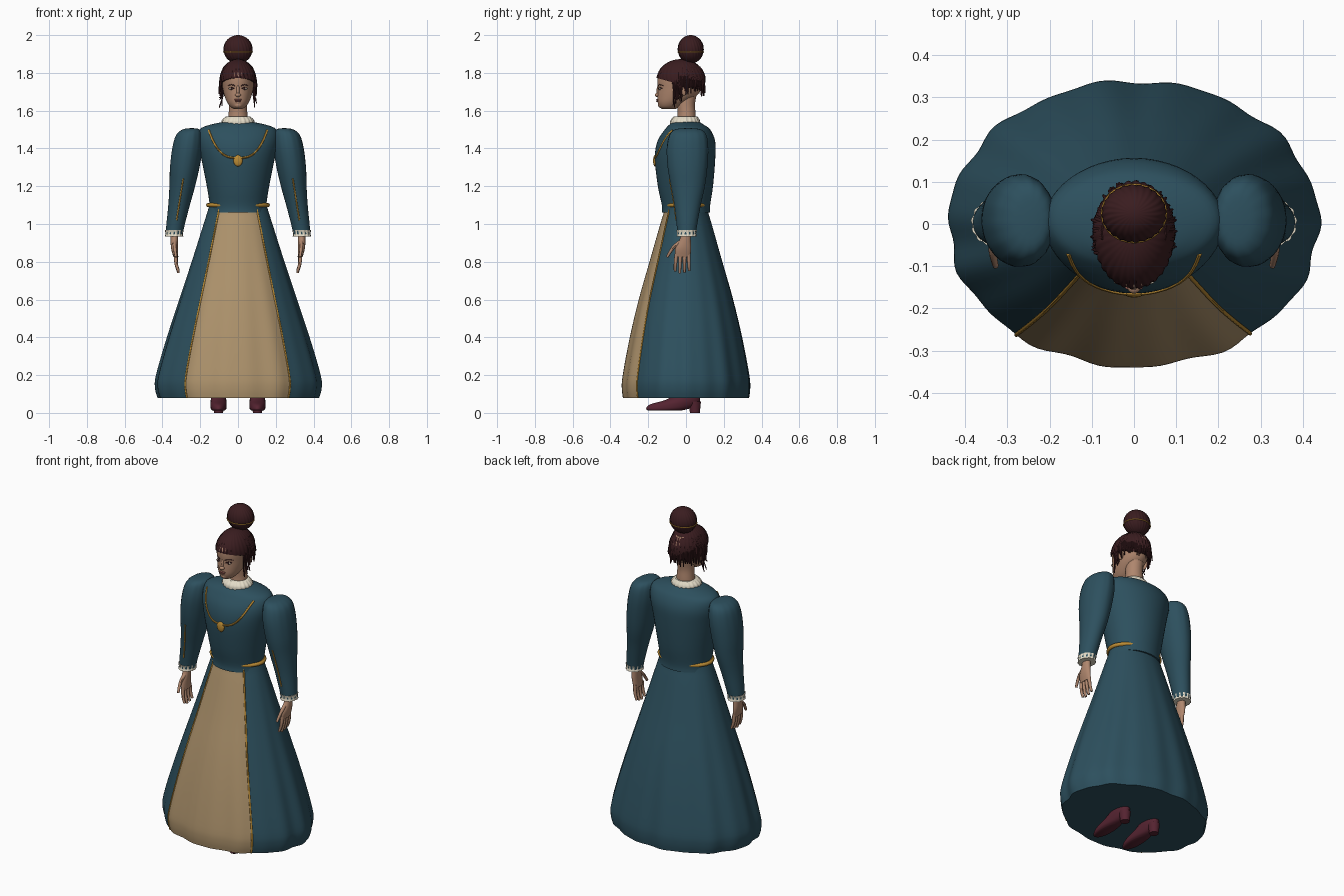
import bpy, bmesh, random
from math import sin, cos, pi, radians, sqrt
from mathutils import Vector

random.seed(4)
if "Cube" in bpy.data.objects:
    bpy.data.objects.remove(bpy.data.objects["Cube"])


def material(name, rgb):
    m = bpy.data.materials.new(name)
    m.use_nodes = True
    m.diffuse_color = (*rgb, 1)
    m.node_tree.nodes["Principled BSDF"].inputs["Base Color"].default_value = (*rgb, 1)
    return m


TEAL = material("teal cloth", (0.026, 0.08, 0.112))
TAN = material("tan cloth", (0.42, 0.29, 0.15))
SKIN = material("skin", (0.43, 0.24, 0.155))
HAIR = material("dark brown hair", (0.042, 0.012, 0.014))
MAROON = material("maroon leather", (0.09, 0.017, 0.03))
GOLD = material("gold", (0.5, 0.26, 0.035))
CREAM = material("cream linen", (0.78, 0.72, 0.58))
LIP = material("lip", (0.28, 0.1, 0.08))


def spline(pts, k):
    """Smooth path through tuples of any length, k steps per span."""
    out = []
    for i in range(len(pts) - 1):
        a, b, c, d = pts[max(i - 1, 0)], pts[i], pts[i + 1], pts[min(i + 2, len(pts) - 1)]
        for s in range(k):
            t = s / k
            out.append([q + t * (r - p) / 2 + t * t * (2 * p - 5 * q + 4 * r - w) / 2
                        + t ** 3 * (3 * q - p - 3 * r + w) / 2 for p, q, r, w in zip(a, b, c, d)])
    return out + [list(pts[-1])]


def finish(name, bm, mats):
    bmesh.ops.recalc_face_normals(bm, faces=bm.faces)
    me = bpy.data.meshes.new(name)
    bm.to_mesh(me)
    bm.free()
    for m in mats:
        me.materials.append(m)
    ob = bpy.data.objects.new(name, me)
    bpy.context.collection.objects.link(ob)
    return ob


def loft(name, rings, mats, segs=48, steps=4, wave=lambda t, z: 0, rule=lambda t: 0):
    """Skin over ellipses given as (z, centre x, centre y, radius x, radius y)."""
    bm = bmesh.new()
    rows = []
    for z, cx, cy, rx, ry in spline(rings, steps):
        row = []
        for j in range(segs):
            t = 2 * pi * j / segs
            w = 1 + wave(t, z)
            row.append(bm.verts.new((cx + rx * w * cos(t), cy + ry * w * sin(t), z)))
        rows.append(row)
    for a, b in zip(rows, rows[1:]):
        for j in range(segs):
            n = (j + 1) % segs
            f = bm.faces.new((a[j], a[n], b[n], b[j]))
            f.material_index = rule(2 * pi * (j + 0.5) / segs)
    bm.faces.new(rows[0])
    bm.faces.new(rows[-1])
    grid = [[v.co.copy() for v in r] for r in rows]
    return finish(name, bm, mats), grid


def tube(name, paths, radius, mat, taper=1.0, cyclic=False):
    """Round tubes along paths, as one mesh."""
    cu = bpy.data.curves.new(name, "CURVE")
    cu.dimensions = "3D"
    cu.bevel_depth = radius
    cu.bevel_resolution = 2
    cu.use_fill_caps = True
    for path in paths:
        sp = cu.splines.new("POLY")
        sp.points.add(len(path) - 1)
        sp.use_cyclic_u = cyclic
        for i, (p, co) in enumerate(zip(sp.points, path)):
            p.co = (*co, 1)
            p.radius = 1 + (taper - 1) * i / (len(path) - 1)
    tmp = bpy.data.objects.new(name + "_path", cu)
    me = bpy.data.meshes.new_from_object(tmp)
    bpy.data.objects.remove(tmp)
    me.name = name
    me.materials.clear()
    me.materials.append(mat)
    ob = bpy.data.objects.new(name, me)
    bpy.context.collection.objects.link(ob)
    return ob


def ball(name, loc, radii, mat, ripple=0, count=24, cut=None):
    """Ellipsoid with optional strand ridges, cut off below a plane."""
    bm = bmesh.new()
    bmesh.ops.create_uvsphere(bm, u_segments=96 if ripple else 20, v_segments=24 if ripple else 12, radius=1)
    for v in bm.verts:
        ang = Vector((v.co.x, v.co.y, 0)).to_2d().angle_signed(Vector((1, 0)), 0)
        k = 1 + ripple * sin(count * ang + 5 * v.co.z) * (1 - v.co.z ** 2)
        v.co = Vector([l + r * k * c for l, r, c in zip(loc, radii, v.co)])
    if cut:
        res = bmesh.ops.bisect_plane(bm, geom=bm.verts[:] + bm.edges[:] + bm.faces[:],
                                     plane_co=cut[0], plane_no=cut[1], clear_inner=True)
        bmesh.ops.edgeloop_fill(bm, edges=[e for e in res["geom_cut"] if isinstance(e, bmesh.types.BMEdge)])
    return finish(name, bm, [mat])


def on_front(ob, x, z):
    """Point on the front surface of an object."""
    hit, co, _, _ = ob.ray_cast(Vector((x, -1, z)), Vector((0, 1, 0)))
    return co if hit else Vector((x, 0, z))


# Skirt with a front panel and gold edging
def folds(t, z):
    return (0.011 * sin(11 * t + 0.6) + 0.008 * sin(18 * t + 2)) * min(1, max(0, (1.08 - z) / 0.8))


skirt, grid = loft("skirt", [(0.08, 0, 0, 0.424, 0.333), (0.13, 0, 0, 0.437, 0.339), (0.2, 0, 0, 0.432, 0.334),
                             (0.4, 0, 0, 0.375, 0.297), (0.6, 0, 0, 0.31, 0.25), (0.8, 0, 0, 0.245, 0.193),
                             (1.0, 0, 0, 0.182, 0.136), (1.06, 0, 0, 0.163, 0.118), (1.11, 0, 0, 0.148, 0.11)],
                   [TEAL, TAN], segs=128, wave=folds, rule=lambda t: int(abs(t - 1.5 * pi) < radians(39.4)))
tube("skirt_trim", [[row[96 + k] for row in grid] for k in (-14, 14)], 0.005, GOLD)

# Bodice, belt and collar
bodice, _ = loft("bodice", [(1.06, 0, 0, 0.153, 0.128), (1.1, 0, 0, 0.15, 0.128), (1.2, 0, -0.003, 0.165, 0.146),
                            (1.35, 0, -0.005, 0.195, 0.16), (1.44, 0, 0.002, 0.213, 0.152),
                            (1.5, 0, 0.008, 0.203, 0.12), (1.525, 0, 0.003, 0.15, 0.092),
                            (1.54, 0, 0, 0.08, 0.07)], [TEAL])
ring = [2 * pi * i / 48 for i in range(48)]
tube("belt", [[(0.158 * cos(t), 0.11 * sin(t), 1.1) for t in ring]], 0.011, GOLD, cyclic=True)
loft("collar", [(1.528, 0, -0.004, 0.086, 0.078), (1.55, 0, -0.004, 0.083, 0.076), (1.57, 0, -0.002, 0.062, 0.06)],
     [CREAM], segs=96, wave=lambda t, z: 0.025 * sin(20 * t))

# Sleeves, cuffs, hands and shoes
sleeves = {}
for side, s in (("left", 1), ("right", -1)):
    def limb(part, rings, mat, s=s, side=side, **kw):
        return loft(f"{side}_{part}", [(z, s * x, y, a, b) for z, x, y, a, b in rings], [mat], **kw)[0]

    sleeves[s] = limb("sleeve", [(0.945, 0.338, 0.003, 0.045, 0.048), (1.0, 0.33, 0.005, 0.049, 0.055),
                                 (1.1, 0.312, 0.008, 0.057, 0.07), (1.2, 0.295, 0.01, 0.068, 0.09),
                                 (1.3, 0.282, 0.008, 0.078, 0.105), (1.4, 0.268, 0.008, 0.08, 0.11),
                                 (1.47, 0.258, 0.01, 0.07, 0.098), (1.5, 0.248, 0.01, 0.046, 0.07),
                                 (1.507, 0.245, 0.01, 0.012, 0.02)], TEAL,
                      wave=lambda t, z: 0.012 * sin(14 * t) * max(0, (z - 1.25) * 4))
    limb("cuff", [(0.934, 0.338, 0.003, 0.047, 0.052), (0.95, 0.338, 0.003, 0.045, 0.049),
                  (0.967, 0.337, 0.003, 0.048, 0.053)], CREAM, segs=64, wave=lambda t, z: 0.04 * sin(13 * t))
    limb("palm", [(0.965, 0.335, 0.002, 0.02, 0.025), (0.92, 0.337, -0.004, 0.02, 0.029),
                  (0.87, 0.336, -0.015, 0.018, 0.042), (0.825, 0.329, -0.018, 0.013, 0.041)], SKIN, segs=24)
    fingers = [spline([(s * 0.33, -0.05 + i * 0.021, 0.84), (s * 0.327, -0.056 + i * 0.024, 0.79),
                       (s * 0.315, -0.058 + i * 0.025, 0.738 + 0.009 * abs(i - 1.3))], 4) for i in range(4)]
    thumb = spline([(s * 0.335, -0.03, 0.905), (s * 0.335, -0.068, 0.875), (s * 0.328, -0.1, 0.825)], 4)
    tube(f"{side}_fingers", fingers + [thumb], 0.0115, SKIN, taper=0.6)
    limb("shoe", [(0.012, 0.103, -0.115, 0.032, 0.085), (0.022, 0.103, -0.098, 0.041, 0.113),
                  (0.045, 0.103, -0.065, 0.043, 0.125), (0.07, 0.103, -0.015, 0.041, 0.09),
                  (0.11, 0.103, 0.02, 0.036, 0.05)], MAROON, segs=32)
    limb("heel", [(0.0, 0.103, 0.047, 0.024, 0.026), (0.06, 0.103, 0.045, 0.032, 0.034)], MAROON, segs=24)

# Gold details lying on the cloth
bpy.context.view_layer.update()
chain = [on_front(bodice, x, 1.35 + 0.147 * abs(x / 0.155) ** 3) for x in [0.155 * i / 16 for i in range(-16, 17)]]
tube("necklace", [chain], 0.0055, GOLD)
ball("pendant", on_front(bodice, 0, 1.335), (0.024, 0.01, 0.03), GOLD)
for side, s in (("left", 1), ("right", -1)):
    line = [on_front(sleeves[s], s * (0.29 + 0.035 * i / 8), 1.24 - 0.22 * i / 8) for i in range(9)]
    tube(f"{side}_sleeve_trim", [line], 0.004, GOLD)

# Neck, head and face
loft("neck", [(1.5, 0, 0, 0.06, 0.055), (1.58, 0, 0.003, 0.05, 0.048), (1.64, 0, 0, 0.047, 0.048),
              (1.72, 0, 0.01, 0.05, 0.055)], [SKIN], segs=32)
head, _ = loft("head", [(1.608, 0, -0.092, 0.02, 0.034), (1.62, 0, -0.088, 0.04, 0.053),
                        (1.645, 0, -0.072, 0.058, 0.078), (1.68, 0, -0.047, 0.072, 0.104),
                        (1.72, 0, -0.032, 0.081, 0.117), (1.76, 0, -0.028, 0.085, 0.124),
                        (1.8, 0, -0.026, 0.082, 0.12), (1.84, 0, -0.022, 0.06, 0.09)], [SKIN], segs=40)
bpy.context.view_layer.update()
ball("nose_bridge", (0, -0.144, 1.703), (0.01, 0.012, 0.034), SKIN)
ball("nose_tip", (0, -0.152, 1.683), (0.015, 0.013, 0.011), SKIN)
ball("chin", (0, -0.134, 1.63), (0.022, 0.014, 0.015), SKIN)
for k, dz in enumerate((0.004, -0.004)):
    ball(("upper_lip", "lower_lip")[k], on_front(head, 0, 1.654 + dz), (0.021 - 0.004 * k, 0.007, 0.005), LIP)
for side, s in (("left", 1), ("right", -1)):
    ball(f"{side}_eye", on_front(head, s * 0.034, 1.716), (0.014, 0.005, 0.006), CREAM)
    ball(f"{side}_iris", on_front(head, s * 0.034, 1.716) + Vector((0, -0.003, 0)), (0.006, 0.004, 0.0055), HAIR)
    brow = [on_front(head, s * x, 1.738 - 0.008 * (x - 0.035) ** 2 / 0.0004) for x in (0.016, 0.026, 0.036, 0.046, 0.054)]
    tube(f"{side}_brow", [brow], 0.003, HAIR, taper=0.6)
    lid = [on_front(head, s * x, 1.722 - 0.006 * (x - 0.034) ** 2 / 0.0002) for x in (0.02, 0.027, 0.034, 0.041, 0.048)]
    tube(f"{side}_eyelid", [lid], 0.003, HAIR)
    ball(f"{side}_ear", (s * 0.085, -0.01, 1.71), (0.009, 0.018, 0.03), SKIN)

# Hair swept up into a bun with a gold band
ball("hair_cap", (0, -0.026, 1.765), (0.095, 0.128, 0.108), HAIR, 0.02, 30,
     cut=((0, -0.15, 1.772), Vector((0, 0.28, 1))))
ball("hair_bun", (0, 0.025, 1.925), (0.076, 0.068, 0.075), HAIR, 0.02, 24)
tube("bun_band", [[(0.076 * cos(t), 0.025 + 0.068 * sin(t), 1.91) for t in ring]], 0.003, GOLD, cyclic=True)
strands = []
for i in range(64):
    t = radians(-8 + 196 * i / 63)
    drop, out = random.uniform(1.675, 1.73), random.uniform(0.98, 1.12)
    strands.append(spline([(0.07 * cos(t), -0.02 + 0.085 * sin(t), 1.83),
                           (0.092 * cos(t), -0.02 + 0.112 * sin(t), 1.775),
                           (0.092 * out * cos(t), -0.02 + 0.112 * out * sin(t), drop)], 4))
tube("back_strands", strands, 0.008, HAIR, taper=0.35)
for side, s in (("left", 1), ("right", -1)):
    locks = []
    for i in range(7):
        y = -0.068 + 0.007 * i
        locks.append(spline([(s * 0.078, y, 1.8), (s * random.uniform(0.086, 0.094), y, 1.74),
                             (s * random.uniform(0.078, 0.09), y + 0.004, 1.69),
                             (s * random.uniform(0.084, 0.1), y, random.uniform(1.615, 1.67))], 4))
    tube(f"{side}_face_locks", locks, 0.006, HAIR, taper=0.4)

# Smooth shading that keeps hems and rims sharp
for ob in bpy.context.scene.objects:
    if ob.type == "MESH":
        ob.select_set(True)
        bpy.context.view_layer.objects.active = ob
bpy.ops.object.shade_smooth_by_angle(angle=radians(45))
